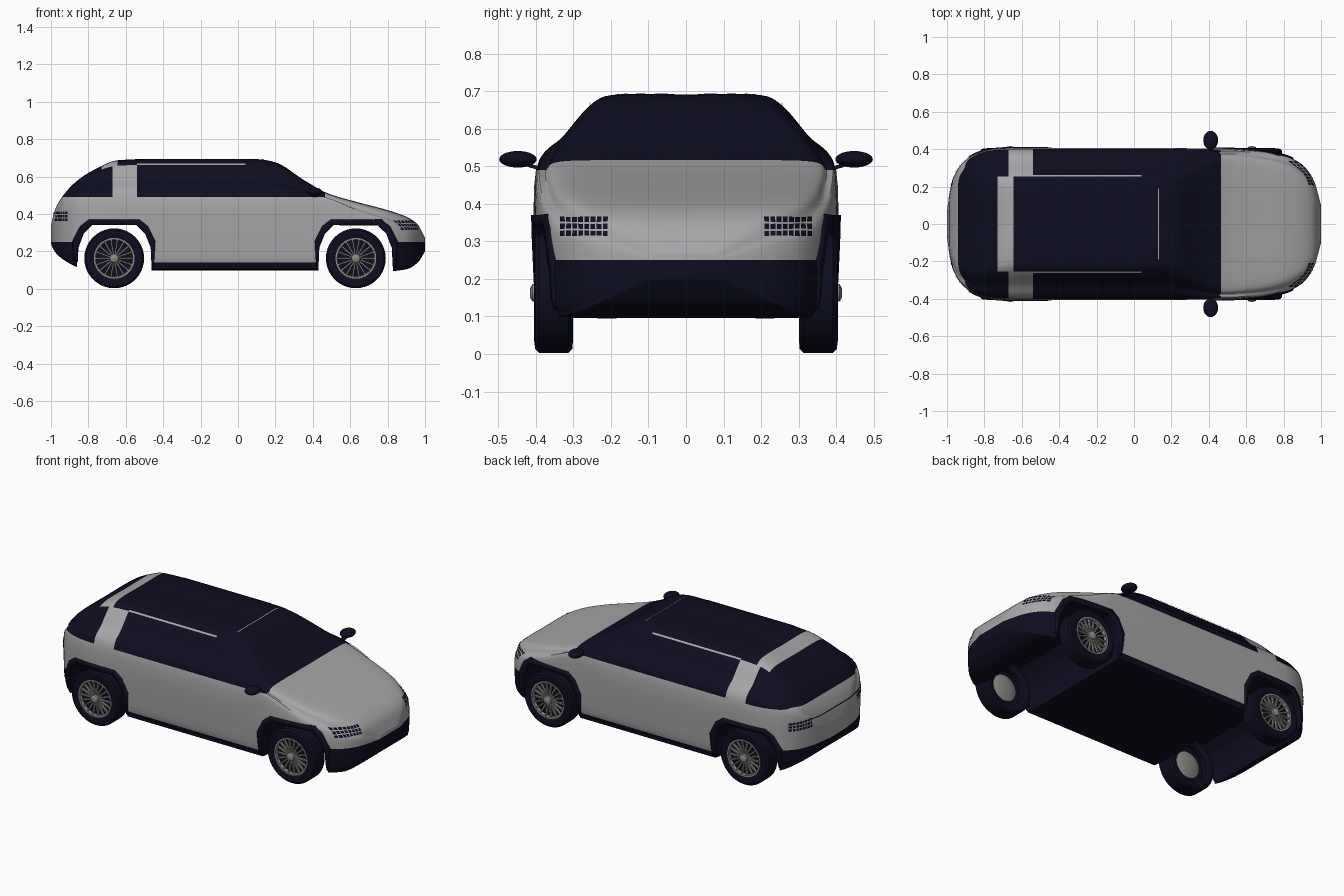
import bpy, bmesh, math
from mathutils import Vector, Matrix
from mathutils.bvhtree import BVHTree

cube = bpy.data.objects.get("Cube")
if cube:
    bpy.data.objects.remove(cube, do_unlink=True)


def material(name, rgb, rough=0.5):
    m = bpy.data.materials.new(name)
    m.use_nodes = True
    m.diffuse_color = (*rgb, 1)
    bsdf = m.node_tree.nodes["Principled BSDF"]
    bsdf.inputs["Base Color"].default_value = (*rgb, 1)
    bsdf.inputs["Roughness"].default_value = rough
    return m


SILVER = material("silver_paint", (0.38, 0.38, 0.39))
DARK = material("dark_navy", (0.004, 0.004, 0.015))
ALLOY = material("wheel_alloy", (0.25, 0.25, 0.24))


def finish(name, bm, mats, angle=35):
    me = bpy.data.meshes.new(name)
    bm.to_mesh(me)
    bm.free()
    ob = bpy.data.objects.new(name, me)
    bpy.context.collection.objects.link(ob)
    for m in mats:
        me.materials.append(m)
    smooth(ob, angle)
    return ob


def smooth(ob, angle=35):
    bpy.ops.object.select_all(action='DESELECT')
    ob.select_set(True)
    bpy.context.view_layer.objects.active = ob
    bpy.ops.object.shade_smooth_by_angle(angle=math.radians(angle))


# Body stations: x, top z, bottom z, half width, shoulder z, roof half width
STATIONS = [
    (-1.0, .34, .24, .07, .31, .05), (-.98, .42, .20, .20, .36, .15),
    (-.93, .505, .155, .31, .44, .25), (-.85, .585, .115, .37, .48, .27),
    (-.75, .645, .10, .395, .49, .26), (-.65, .685, .10, .40, .49, .25),
    (-.5, .692, .10, .40, .49, .25), (.1, .692, .10, .40, .49, .25),
    (.2, .675, .10, .40, .49, .255), (.35, .582, .10, .40, .485, .31),
    (.48, .51, .10, .40, .46, .35), (.65, .46, .10, .39, .39, .34),
    (.8, .42, .095, .365, .34, .31), (.9, .385, .105, .315, .30, .26),
    (.96, .345, .14, .235, .28, .19), (1.0, .27, .20, .10, .25, .08)]


def station(x):
    """Monotone cubic interpolation of the station table."""
    s = STATIONS
    i = max(k for k in range(len(s) - 1) if s[k][0] <= x)
    h = s[i + 1][0] - s[i][0]
    t = (x - s[i][0]) / h

    def secant(k, c):
        k = min(max(k, 0), len(s) - 2)
        return (s[k + 1][c] - s[k][c]) / (s[k + 1][0] - s[k][0])

    def slope(k, c):
        a, b = secant(k - 1, c), secant(k, c)
        return 2 * a * b / (a + b) if a * b > 0 else 0

    out = []
    for c in range(1, 6):
        p, q, m, n = s[i][c], s[i + 1][c], slope(i, c) * h, slope(i + 1, c) * h
        out.append(p + m * t + (3 * (q - p) - 2 * m - n) * t**2
                   + (2 * (p - q) + m + n) * t**3)
    return out


def section(x, steps=5):
    zt, zb, w, zs, wt = station(x)
    h, d = zt - zs, zs - zb
    p = [(0, zb), (.85 * w, zb), (.96 * w, zb + .06 * d), (w, zb + .3 * d), (w, zs),
         ((w + wt) / 2, zs + .46 * h), (wt, zs + .88 * h), (.72 * wt, zt), (0, zt)]
    p = [Vector(v) for v in [(-p[1][0], p[1][1])] + p + [(-p[-2][0], p[-2][1])]]
    half = []
    for i in range(1, len(p) - 2):
        a, b, c, e = p[i - 1:i + 3]
        for k in range(steps):
            t = k / steps
            half.append(.5 * (2 * b + (c - a) * t + (2 * a - 5 * b + 4 * c - e) * t * t
                              + (3 * b - a - 3 * c + e) * t**3))
    half.append(p[-2])
    full = half + [Vector((-v.x, v.y)) for v in half[-2:0:-1]]
    return [(x, v.x, v.y) for v in full]


# Loft the shell, closer stations towards the rounded ends
bm = bmesh.new()
N = 72
rings = [[bm.verts.new(v) for v in section(math.sin(math.pi * (i / N - .5)))]
         for i in range(N + 1)]
for a, b in zip(rings, rings[1:]):
    for j in range(len(a)):
        k = (j + 1) % len(a)
        bm.faces.new((a[j], a[k], b[k], b[j]))
bm.faces.new(rings[0])
bm.faces.new(rings[-1])
bmesh.ops.recalc_face_normals(bm, faces=bm.faces)
shell = BVHTree.FromBMesh(bm)

# Clean colour borders
cuts = [(0, v) for v in (-.73, -.67, -.645, -.54, .465)]
cuts += [(1, -.255), (1, .255), (2, .14), (2, .25), (2, .49)]
for axis, v in cuts:
    n = Vector([axis == i for i in range(3)])
    bmesh.ops.bisect_plane(bm, geom=bm.verts[:] + bm.edges[:] + bm.faces[:],
                           dist=1e-5, plane_co=n * v, plane_no=n)


def is_dark(c):
    if c.z > .49 and c.x < .465:
        if abs(c.y) > .255:
            return not -.67 < c.x < -.54
        return not -.73 < c.x < -.645
    return c.z < (.14 if -.5 < c.x < .5 else .25)


for f in bm.faces:
    f.material_index = int(is_dark(f.calc_center_median()))
body = finish("body", bm, [SILVER, DARK])

# Wheel arches
INNER = [(.2, .03), (.2, .12), (.195, .22), (.165, .295), (.12, .34)]
OUTER = [(.212, .03), (.212, .12), (.22, .255), (.18, .335), (.135, .37)]
ARCHES = {"front": .63, "rear": -.662}


def arch(points, cx):
    return [(cx - x, z) for x, z in points] + [(cx + x, z) for x, z in points[::-1]]


for end, cx in ARCHES.items():
    bm = bmesh.new()
    f = bm.faces.new([bm.verts.new((x, -.6, z)) for x, z in arch(INNER, cx)])
    ext = bmesh.ops.extrude_face_region(bm, geom=[f])["geom"]
    bmesh.ops.translate(bm, vec=(0, 1.2, 0), verts=[g for g in ext if isinstance(g, bmesh.types.BMVert)])
    bmesh.ops.recalc_face_normals(bm, faces=bm.faces)
    for f in bm.faces:
        f.material_index = 1
    cutter = finish(end + "_arch_cutter", bm, [SILVER, DARK])
    cutter.hide_render = True
    mod = body.modifiers.new("arch", 'BOOLEAN')
    mod.operation, mod.solver, mod.object = 'DIFFERENCE', 'EXACT', cutter
    bpy.context.view_layer.objects.active = body
    bpy.ops.object.modifier_apply(modifier=mod.name)
    bpy.data.objects.remove(cutter, do_unlink=True)
smooth(body)


def patch(name, quads, axis, side, mat, lift=.003, thick=0):
    """Thin plates laid on the shell, projected along one axis."""
    bm = bmesh.new()
    way = Vector([-side * (axis == i) for i in range(3)])
    for quad in quads:
        vs = []
        for a, b in quad:
            o = [a, b]
            o.insert(axis, 2 * side)
            hit, n, _, _ = shell.ray_cast(Vector(o), way)
            if hit:
                vs.append(bm.verts.new(hit + n * lift))
        if len(vs) == 4:
            f = bm.faces.new(vs)
            f.normal_update()
            if f.normal.dot(way) > 0:
                f.normal_flip()
    bmesh.ops.remove_doubles(bm, verts=bm.verts, dist=1e-5)
    ob = finish(name, bm, [mat])
    if thick:
        mod = ob.modifiers.new("thickness", 'SOLIDIFY')
        mod.thickness = thick


def strip(a0, a1, b0, b1, n, along=0):
    """Rectangle divided into n quads along one direction."""
    out = []
    for i in range(n):
        if along == 0:
            l, r = (a0 + (a1 - a0) * k / n for k in (i, i + 1))
            out.append([(l, b0), (r, b0), (r, b1), (l, b1)])
        else:
            l, r = (b0 + (b1 - b0) * k / n for k in (i, i + 1))
            out.append([(a0, l), (a1, l), (a1, r), (a0, r)])
    return out


def finer(points, n=4):
    out = [Vector(points[0])]
    for a, b in zip(points, points[1:]):
        out += [Vector(a).lerp(Vector(b), k / n) for k in range(1, n + 1)]
    return out


def lathe(name, profile, mat, place, segs=40):
    """Spin (radius, y) points around the wheel axle."""
    bm = bmesh.new()
    vs = [bm.verts.new((r, y, 0)) for r, y in profile]
    es = [bm.edges.new(e) for e in zip(vs, vs[1:])]
    bmesh.ops.spin(bm, geom=vs + es, cent=(0, 0, 0), axis=(0, 1, 0),
                   angle=math.tau, steps=segs, use_merge=True)
    bmesh.ops.remove_doubles(bm, verts=bm.verts, dist=1e-5)
    bm.transform(place)
    bmesh.ops.recalc_face_normals(bm, faces=bm.faces)
    finish(name, bm, [mat])


TYRE = [(.108, .31), (.125, .301), (.15, .303), (.16, .313), (.16, .392),
        (.15, .402), (.125, .405), (.108, .398), (.108, .31)]
RIM = [(.109, .385), (.109, .402), (.1, .402), (.096, .385), (.109, .385)]
HUB = [(0, .416), (.014, .415), (.023, .409), (.027, .39), (.027, .37), (0, .37)]
DISC = [(0, .375), (.11, .375), (.11, .34), (0, .34)]
DISH = [(0, .325), (.03, .32), (.078, .338), (.078, .345), (0, .345)]

for side, s in (("left", 1), ("right", -1)):
    for end, cx in ARCHES.items():
        tag = f"{end}_{side}_"
        o, i = finer(arch(OUTER, cx)[1:-1]), finer(arch(INNER, cx)[1:-1])
        patch(tag + "arch_trim", [[o[k], o[k + 1], i[k + 1], i[k]] for k in range(len(o) - 1)],
              1, s, DARK, .007, .014)
        # Wheel
        place = Matrix.Translation((cx, 0, .163)) @ Matrix.Diagonal((1, s, 1, 1))
        for part, prof, mat in (("tyre", TYRE, DARK), ("rim", RIM, ALLOY), ("hub", HUB, ALLOY),
                                ("backing_disc", DISC, DARK), ("inner_dish", DISH, ALLOY)):
            lathe(tag + part, prof, mat, place)
        bm = bmesh.new()
        for k in range(18):
            spoke = Matrix.Rotation(math.tau * k / 18, 4, 'Y') @ Matrix.Translation((.062, .392, 0))
            bmesh.ops.create_cube(bm, size=1, matrix=place @ spoke @ Matrix.Diagonal((.08, .014, .008, 1)))
        bmesh.ops.recalc_face_normals(bm, faces=bm.faces)
        finish(tag + "spokes", bm, [ALLOY])
        # Lamp grid
        f = 1 if end == "front" else -1
        low = .314 if f > 0 else .362
        cells = []
        for col in range(8):
            for row in range(3):
                y, z = s * (.208 + .0162 * col), low + .0185 * row
                cells += strip(y, y + s * .0125, z, z + .0135, 1)
        patch(tag + "lamp_grid", cells, 0, f, DARK)
    # Roof rail line
    patch(side + "_roof_rail", strip(-.54, .04, s * .251, s * .259, 12), 2, 1, SILVER, .004)
    # Door mirror
    bm = bmesh.new()
    bmesh.ops.create_uvsphere(bm, u_segments=24, v_segments=14, radius=1,
                              matrix=Matrix.Translation((.41, s * .448, .519)) @ Matrix.Diagonal((.04, .05, .022, 1)))
    arm = Matrix.Translation((.41, s * .415, .502)) @ Matrix.Rotation(s * .3, 4, 'X')
    bmesh.ops.create_cube(bm, size=1, matrix=arm @ Matrix.Diagonal((.025, .06, .01, 1)))
    finish(side + "_mirror", bm, [DARK])

# Rear light line and roof seam
patch("rear_light_line", strip(-.21, .21, .402, .408, 20), 0, -1, DARK)
patch("roof_seam", strip(.128, .133, -.19, .19, 10, along=1), 2, 1, SILVER)
